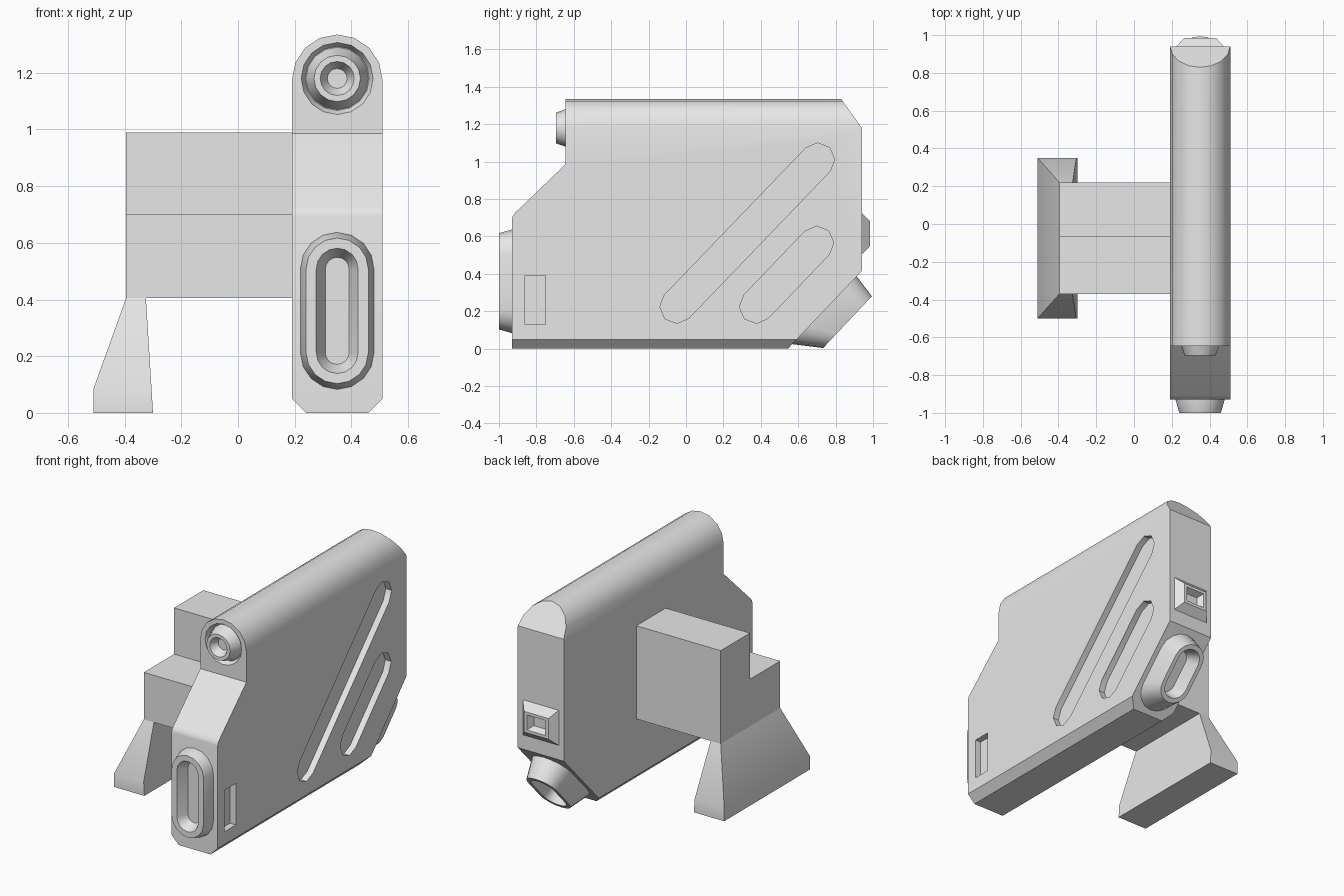
import bpy, bmesh
from math import sin, cos, pi
from mathutils import Vector, Matrix

if "Cube" in bpy.data.objects:
    bpy.data.objects.remove(bpy.data.objects["Cube"])

grey = bpy.data.materials.new("plain grey")
grey.use_nodes = True
grey.diffuse_color = (0.8, 0.8, 0.8, 1)
grey.node_tree.nodes["Principled BSDF"].inputs["Base Color"].default_value = (0.8, 0.8, 0.8, 1)

X, Y, Z = Vector((1, 0, 0)), Vector((0, 1, 0)), Vector((0, 0, 1))
MID = 0.35  # centre plane of the housing


def frame(origin, normal, up):
    """Local axes: u sideways, v up, w outward."""
    side = up.cross(normal)
    m = Matrix((side, up, normal)).transposed().to_4x4()
    m.translation = Vector(origin)
    return m


def capsule(r, s, w, steps=8, shift=0):
    ends = [(i * pi / steps, s) for i in range(steps + 1)]
    ends += [(a + pi, -s) for a, _ in ends]
    return [(r * cos(a), r * sin(a) + d + shift, w) for a, d in ends]


def rect(u0, u1, v0, v1, w):
    return [(u0, v0, w), (u1, v0, w), (u1, v1, w), (u0, v1, w)]


def loft(name, rings, place):
    """Skin a stack of matching rings and cap both ends."""
    bm = bmesh.new()
    loops = [[bm.verts.new(place @ Vector(p)) for p in ring] for ring in rings]
    n = len(loops[0])
    for a, b in zip(loops, loops[1:]):
        for i in range(n):
            j = (i + 1) % n
            bm.faces.new((a[i], a[j], b[j], b[i]))
    bm.faces.new(loops[0])
    bm.faces.new(loops[-1])
    bmesh.ops.remove_doubles(bm, verts=bm.verts, dist=1e-5)
    bmesh.ops.recalc_face_normals(bm, faces=bm.faces)
    mesh = bpy.data.meshes.new(name)
    bm.to_mesh(mesh)
    bm.free()
    mesh.materials.append(grey)
    obj = bpy.data.objects.new(name, mesh)
    bpy.context.collection.objects.link(obj)
    return obj


def prism(name, outline, w0, w1, place):
    return loft(name, [[(u, v, w) for u, v in outline] for w in (w0, w1)], place)


def select(obj):
    bpy.ops.object.select_all(action="DESELECT")
    obj.select_set(True)
    bpy.context.view_layer.objects.active = obj


def carve(obj, cutter, operation="DIFFERENCE"):
    mod = obj.modifiers.new("carve", "BOOLEAN")
    mod.operation, mod.solver, mod.object = operation, "EXACT", cutter
    select(obj)
    bpy.ops.object.modifier_apply(modifier=mod.name)
    bpy.data.objects.remove(cutter)


# Housing: round-topped section trimmed to its side outline
half = 0.16
section = [(-half, 0.05), (-0.11, 0), (0.11, 0), (half, 0.05)]
section += [(half * cos(i * pi / 8), 1.175 + half * sin(i * pi / 8)) for i in range(9)]
housing = prism("housing", section, -1.2, 1.2, frame((MID, 0, 0), -Y, Z))
outline = [(-0.93, -0.1), (-0.93, 0.695), (-0.925, 0.713), (-0.91, 0.73), (-0.645, 0.985),
           (-0.645, 1.5), (0.712, 1.5), (0.94, 1.18), (0.94, 0.415), (0.45, -0.1)]
carve(housing, prism("side_outline", outline, 0, 1, frame((0, 0, 0), X, Z)), "INTERSECT")

# Grooves and slot in the left face
face_x, depth = MID + half, 0.04
for low, high in (((-0.05, 0.225), (0.705, 1.01)), ((0.375, 0.225), (0.70, 0.565))):
    a, b = Vector((face_x, *low)), Vector((face_x, *high))
    place = frame((a + b) / 2, X, (b - a).normalized())
    s = (b - a).length / 2
    carve(housing, loft("groove", [capsule(0.09, s, w, 4) for w in (-depth, 0.1)], place))
slot = [rect(-0.86, -0.75, 0.13, 0.39, w) for w in (-depth, 0.1)]
carve(housing, loft("slot", slot, frame((face_x, 0, 0), X, Z)))

# Round port set in a shallow dish
port_frame = frame((MID, -0.645, 1.18), -Y, Z)
dish = [capsule(r, 0, w) for r, w in ((0.113, -0.03), (0.127, 0), (0.127, 0.1))]
carve(housing, loft("dish", dish, port_frame))
port = loft("front_port", [capsule(r, 0, w) for r, w in (
    (0.112, -0.035), (0.082, 0.05), (0.06, 0.05), (0.035, 0.0))], port_frame)

# Long front nozzle
nozzle = loft("front_nozzle", [capsule(r, 0.147, w) for r, w in (
    (0.13, -0.01), (0.13, 0), (0.11, 0.07), (0.074, 0.07), (0.042, 0.005))],
    frame((MID, -0.93, 0.36), -Y, Z))

# Slanted nozzle at the rear bottom corner
slope = Vector((0, 0.685, 0.728)).normalized()
rear_nozzle = loft("rear_nozzle", [capsule(r, s, w, 8, shift) for r, s, w, shift in (
    (0.13, 0.12, -0.02, 0), (0.13, 0.12, 0, 0), (0.10, 0.09, 0.134, 0.038),
    (0.075, 0.085, 0.134, 0.038), (0.055, 0.08, 0.03, 0.02))],
    frame((MID, 0.74, 0.206), slope.cross(X), slope))

# Square socket on the back
socket = loft("back_socket", [rect(-u, u, -v, v, w) for u, v, w in (
    (0.125, 0.11, -0.01), (0.125, 0.11, 0), (0.085, 0.065, 0.045),
    (0.065, 0.047, 0.045), (0.045, 0.03, 0.005))],
    frame((MID, 0.94, 0.615), Y, Z))

# Stepped arm and flared foot
step = [(-0.37, 0.405), (0.22, 0.405), (0.22, 0.99), (-0.07, 0.99), (-0.07, 0.70), (-0.37, 0.70)]
arm = prism("arm", step, -0.395, 0.2, frame((0, 0, 0), X, Z))
foot = loft("foot", [
    rect(-0.51, -0.30, -0.5, 0.35, 0),
    rect(-0.51, -0.305, -0.5, 0.35, 0.085),
    rect(-0.395, -0.325, -0.37, 0.22, 0.405)], frame((0, 0, 0), Z, Y))

# Smooth curves, sharp corners
for obj in (housing, port, nozzle, rear_nozzle, socket, arm, foot):
    select(obj)
    bpy.ops.object.shade_smooth_by_angle()
